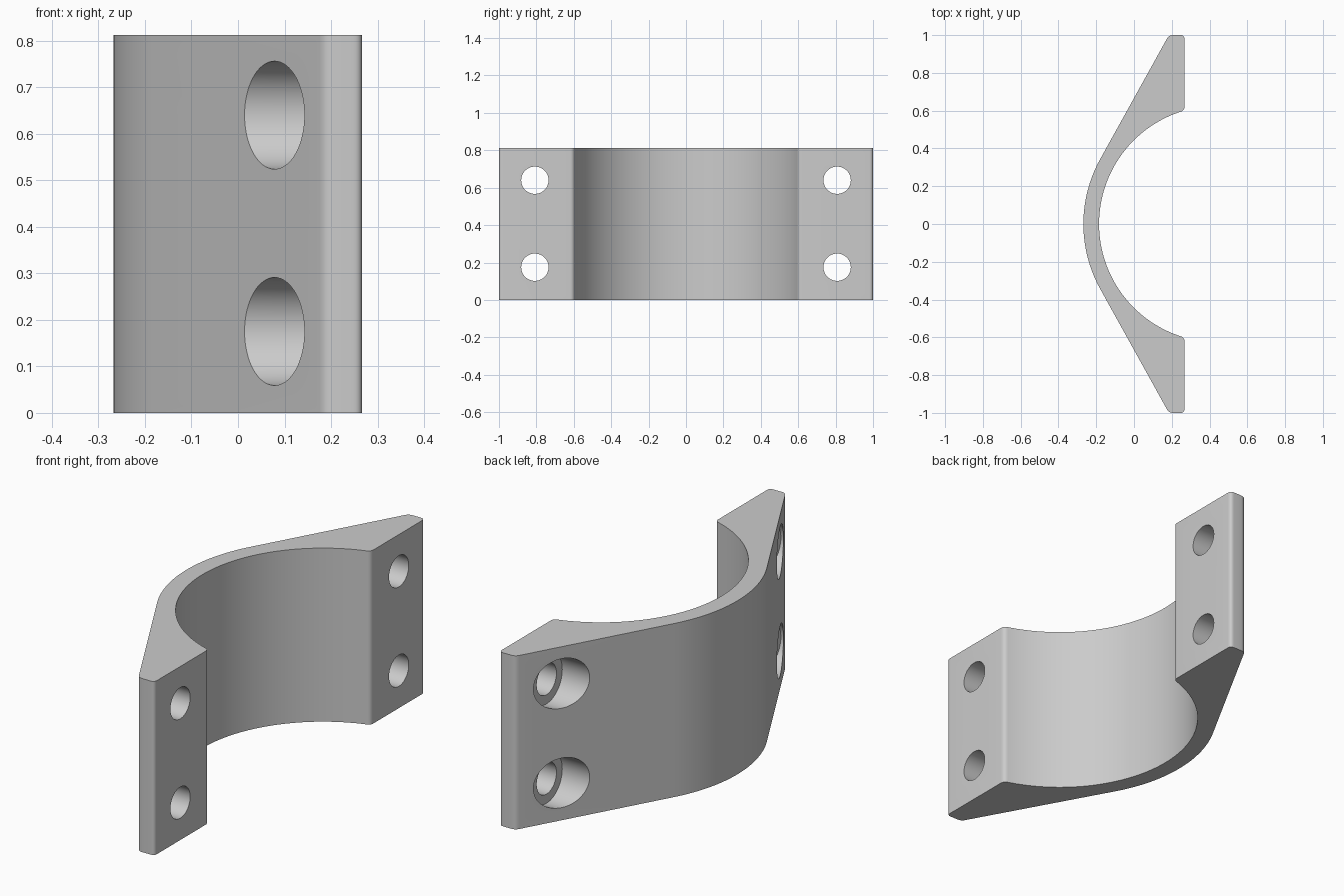
import bpy, bmesh, math
from mathutils import Vector

if "Cube" in bpy.data.objects:
    bpy.data.objects.remove(bpy.data.objects["Cube"], do_unlink=True)

HEIGHT = 0.812
CENTRE_X, R_IN, R_OUT = 0.44, 0.625, 0.708
FACE_X, END_Y = 0.267, 1.0
ARM = math.radians(61)          # slope of the straight outer arms
HOLE_Y, HOLE_Z = 0.808, (0.175, 0.64)

grey = bpy.data.materials.new("plain grey")
grey.use_nodes = True
colour = (0.6, 0.6, 0.6, 1)
grey.diffuse_color = colour
grey.node_tree.nodes["Principled BSDF"].inputs["Base Color"].default_value = colour


def arc(radius, start, end, steps):
    """Points around the clamp axis, angles measured from -x towards +y."""
    angles = [start + (end - start) * i / steps for i in range(steps + 1)]
    return [Vector((CENTRE_X - radius * math.cos(a), radius * math.sin(a))) for a in angles]


def rounded(before, corner, after, size=0.02, steps=6):
    """Rounded corner between two neighbouring points."""
    a = corner + (before - corner).normalized() * size
    b = corner + (after - corner).normalized() * size
    return [a * (1 - t) ** 2 + corner * 2 * t * (1 - t) + b * t * t
            for t in (i / steps for i in range(steps + 1))]


# Half outline, from the outer middle round the foot to the inner middle
outer = arc(R_OUT, 0, math.pi / 2 - ARM, 16)
tangent = outer[-1]
tip = Vector((tangent.x + (END_Y - tangent.y) / math.tan(ARM), END_Y))
end = Vector((FACE_X, END_Y))
inner_angle = math.acos((CENTRE_X - FACE_X) / R_IN)
inner = arc(R_IN, inner_angle, 0, 40)
lip = inner[0]
half = (outer + rounded(tangent, tip, end) + rounded(tip, end, lip)
        + rounded(end, lip, inner[1]) + inner[1:])
mirrored = [Vector((p.x, -p.y)) for p in reversed(half[1:-1])]

# Clamp body
bm = bmesh.new()
face = bm.faces.new([bm.verts.new((p.x, p.y, 0)) for p in half + mirrored])
up = bmesh.ops.extrude_face_region(bm, geom=[face])["geom"]
bmesh.ops.translate(bm, vec=(0, 0, HEIGHT), verts=[v for v in up if isinstance(v, bmesh.types.BMVert)])
bmesh.ops.recalc_face_normals(bm, faces=bm.faces)
mesh = bpy.data.meshes.new("clamp_half")
bm.to_mesh(mesh)
bm.free()
body = bpy.data.objects.new("clamp_half", mesh)
bpy.context.collection.objects.link(body)
mesh.materials.append(grey)


def drill(name, radius, x0, x1, y, z):
    """Cut a round hole along x."""
    bpy.ops.mesh.primitive_cylinder_add(vertices=64, radius=radius, depth=x1 - x0,
                                        location=((x0 + x1) / 2, y, z),
                                        rotation=(0, math.pi / 2, 0))
    cutter = bpy.context.object
    cutter.name = name
    cutter.data.materials.append(grey)
    mod = body.modifiers.new(name, "BOOLEAN")
    mod.operation, mod.solver, mod.object = "DIFFERENCE", "EXACT", cutter
    bpy.context.view_layer.objects.active = body
    bpy.ops.object.modifier_apply(modifier=name)
    bpy.data.objects.remove(cutter, do_unlink=True)


# Bolt holes with counterbores on the sloped side
for side in (-1, 1):
    for z in HOLE_Z:
        drill("counterbore", 0.116, -0.3, 0.156, side * HOLE_Y, z)
        drill("bolt_hole", 0.073, 0.0, 0.4, side * HOLE_Y, z)

bpy.ops.object.select_all(action="DESELECT")
body.select_set(True)
bpy.context.view_layer.objects.active = body
bpy.ops.object.shade_smooth_by_angle(angle=math.radians(30))
